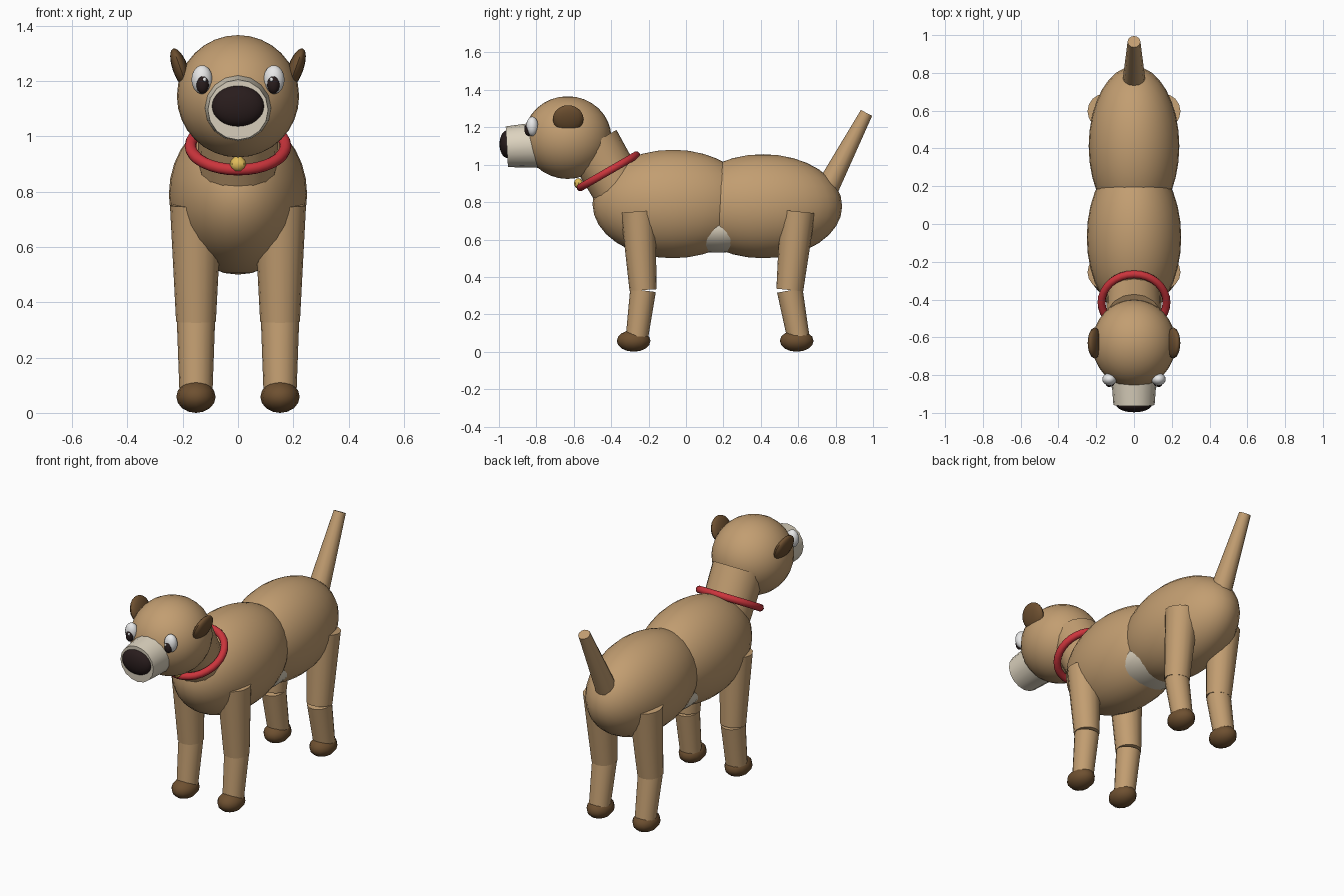
import bpy
import math
from mathutils import Vector

if "Cube" in bpy.data.objects:
    bpy.data.objects.remove(bpy.data.objects["Cube"])


def colour(name, r, g, b):
    m = bpy.data.materials.new(name)
    m.diffuse_color = (r, g, b, 1)
    m.use_nodes = True
    m.node_tree.nodes["Principled BSDF"].inputs["Base Color"].default_value = m.diffuse_color
    return m


TAN = colour("tan_fur", 0.54, 0.34, 0.165)
BROWN = colour("dark_brown_fur", 0.155, 0.08, 0.03)
CREAM = colour("cream_fur", 0.72, 0.65, 0.52)
RED = colour("red_collar", 0.6, 0.035, 0.045)
GOLD = colour("gold_tag", 0.75, 0.5, 0.1)
DARK = colour("dark_nose", 0.022, 0.012, 0.012)
WHITE = colour("eye_white", 0.85, 0.85, 0.85)


def finish(name, mat, angle=40):
    ob = bpy.context.object
    ob.name = name
    ob.data.materials.append(mat)
    bpy.ops.object.shade_smooth_by_angle(angle=math.radians(angle))
    return ob


def ellipsoid(name, mat, loc, radii, rot=(0, 0, 0), seg=24, rings=16):
    bpy.ops.mesh.primitive_uv_sphere_add(segments=seg, ring_count=rings, radius=1,
                                         location=loc, rotation=rot)
    bpy.context.object.scale = radii
    bpy.ops.object.transform_apply(location=False, rotation=False, scale=True)
    return finish(name, mat)


def limb(name, mat, a, b, ra, rb, seg=16):
    """Tapered cylinder from point a to point b."""
    a, b = Vector(a), Vector(b)
    d = b - a
    bpy.ops.mesh.primitive_cone_add(vertices=seg, radius1=ra, radius2=rb, depth=d.length,
                                    location=(a + b) / 2,
                                    rotation=d.to_track_quat('Z', 'Y').to_euler())
    return finish(name, mat)


# Body
ellipsoid("chest", TAN, (0, -0.07, 0.79), (0.25, 0.43, 0.29), seg=32)
ellipsoid("hindquarters", TAN, (0, 0.412, 0.778), (0.24, 0.423, 0.278), seg=32)
ellipsoid("belly_patch", CREAM, (0, 0.17, 0.66), (0.18, 0.3, 0.13))

# Neck and collar share one tilted axis
axis = Vector((0, -0.5, 0.866))
mid = Vector((0, -0.415, 0.965))
limb("neck", TAN, mid - axis * 0.10, mid + axis * 0.17, 0.142, 0.148)
bpy.ops.mesh.primitive_torus_add(major_radius=0.172, minor_radius=0.021, major_segments=32,
                                 minor_segments=10, location=mid,
                                 rotation=(math.radians(30), 0, 0))
finish("collar", RED, 60)
ellipsoid("collar_tag", GOLD, (0, -0.575, 0.9), (0.03, 0.024, 0.028), seg=8, rings=6)

# Head
ellipsoid("head", TAN, (0, -0.633, 1.145), (0.221, 0.234, 0.221), seg=32)
limb("muzzle", CREAM, (0, -0.78, 1.106), (0, -0.958, 1.096), 0.123, 0.109)
ellipsoid("nose", DARK, (0, -0.955, 1.11), (0.095, 0.042, 0.074))

# Tail
limb("tail", TAN, (0, 0.75, 0.865), (0, 0.965, 1.277), 0.062, 0.034, 12)

for s, side in ((-1, "left"), (1, "right")):
    # Ears and eyes
    ellipsoid("ear_" + side, BROWN, (s * 0.208, -0.63, 1.245), (0.028, 0.082, 0.077),
              (0, s * math.radians(20), 0), 16, 12)
    ellipsoid("eye_" + side, WHITE, (s * 0.13, -0.822, 1.205), (0.038, 0.033, 0.052),
              seg=16, rings=12)
    ellipsoid("pupil_" + side, DARK, (s * 0.128, -0.842, 1.188), (0.023, 0.022, 0.034),
              seg=16, rings=12)
    ellipsoid("eye_glint_" + side, WHITE, (s * 0.121, -0.859, 1.205), (0.007, 0.006, 0.008),
              seg=8, rings=6)

    # Legs: hip, knee, ankle and paw positions along y
    for end, hip, knee, ankle, paw in (("front", -0.255, -0.23, -0.262, -0.28),
                                       ("rear", 0.597, 0.555, 0.6, 0.592)):
        x = s * 0.152
        tag = end + "_" + side
        limb("upper_leg_" + tag, TAN, (x, hip, 0.75), (x, knee, 0.33), 0.094, 0.072)
        limb("lower_leg_" + tag, TAN, (x, knee, 0.328), (x, ankle, 0.08), 0.069, 0.06)
        ellipsoid("paw_" + tag, BROWN, (x, paw, 0.058), (0.071, 0.09, 0.058),
                  seg=12, rings=8)
